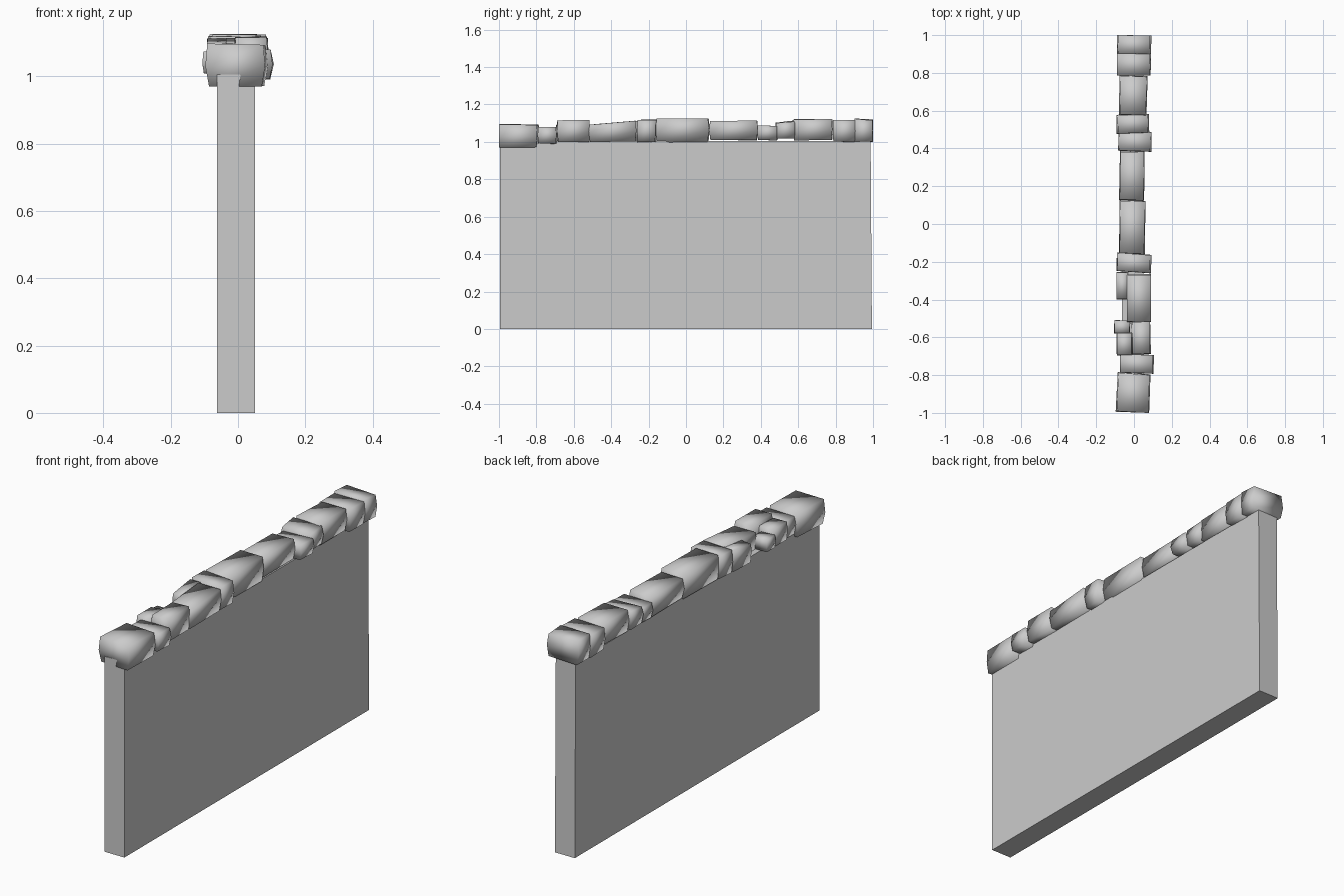
import bpy, bmesh, math, random
random.seed(4)


def make_object(name, bm):
    bmesh.ops.recalc_face_normals(bm, faces=bm.faces)
    me = bpy.data.meshes.new(name)
    bm.to_mesh(me)
    bm.free()
    ob = bpy.data.objects.new(name, me)
    bpy.context.collection.objects.link(ob)
    return ob


# Plain wall slab
bm = bmesh.new()
bmesh.ops.create_cube(bm, size=1)
for v in bm.verts:
    v.co.x = 0.05 if v.co.x > 0 else -0.063
    v.co.y = (0.994 if v.co.z < 0 else 0.987) if v.co.y > 0 else -0.995
    v.co.z = 1.005 if v.co.z > 0 else 0
make_object("wall", bm)


# Capping stone: box with a bulged middle ring, slightly irregular
def stone(name, x0, x1, y0, y1, z0, z1, turn=0.0, tilt=0.0):
    bm = bmesh.new()
    cx, cy, hx, hy = (x0 + x1) / 2, (y0 + y1) / 2, (x1 - x0) / 2, (y1 - y0) / 2
    t = math.radians(turn)
    rings = []
    for k, (f, s) in enumerate([(0, 0.90), (0.5, 1.0), (1, 0.93)]):
        ring = []
        for sx, sy in [(-1, -1), (1, -1), (1, 1), (-1, 1)]:
            px = sx * hx * (s + random.uniform(-0.03, 0.02)) - sy * hy * math.tan(t) * 0.6
            py = sy * hy * (0.5 + s / 2) + sx * hx * math.tan(t)
            pz = z0 + f * (z1 - z0) + random.uniform(-0.003, 0.003)
            if k == 2:
                pz += tilt * (sy - 1) / 2
            ring.append(bm.verts.new((cx + px, min(1, max(-1, cy + py)), pz)))
        rings.append(ring)
    for a, b in zip(rings, rings[1:]):
        for i in range(4):
            j = (i + 1) % 4
            bm.faces.new((a[i], a[j], b[j], b[i]))
    bm.faces.new(rings[0])
    bm.faces.new(rings[2])
    ob = make_object(name, bm)
    for p in ob.data.polygons:
        p.use_smooth = True


# Row of stones: x range, y range, z range, turn, top tilt
stones = [
    (-0.092, 0.085, -1.00, -0.79, 0.972, 1.090, -4, -0.005),
    (-0.073, 0.104, -0.79, -0.69, 0.992, 1.080, -2, 0),
    (-0.012, 0.088, -0.69, -0.515, 1.00, 1.117, 2, 0),
    (-0.093, -0.01, -0.695, -0.575, 1.00, 1.095, 1, 0),
    (-0.106, -0.02, -0.58, -0.51, 1.01, 1.070, -2, 0),
    (-0.040, 0.092, -0.52, -0.265, 1.00, 1.112, 0, 0.02),
    (-0.093, -0.03, -0.40, -0.255, 1.00, 1.115, 0, 0.02),
    (-0.092, 0.090, -0.255, -0.157, 1.00, 1.118, -4, 0),
    (-0.078, 0.060, -0.16, 0.125, 1.00, 1.125, -2, 0),
    (-0.077, 0.056, 0.125, 0.385, 1.01, 1.112, -1, 0),
    (-0.084, 0.092, 0.385, 0.49, 1.01, 1.085, -2, 0),
    (-0.092, 0.080, 0.48, 0.58, 1.02, 1.112, 2, 0.01),
    (-0.078, 0.070, 0.575, 0.785, 1.01, 1.120, -2, 0),
    (-0.092, 0.090, 0.785, 0.905, 1.00, 1.114, 0, 0),
    (-0.090, 0.092, 0.90, 1.00, 1.00, 1.117, -1, -0.01),
]
for i, s in enumerate(stones):
    stone(f"capping_stone_{i + 1}", *s)
